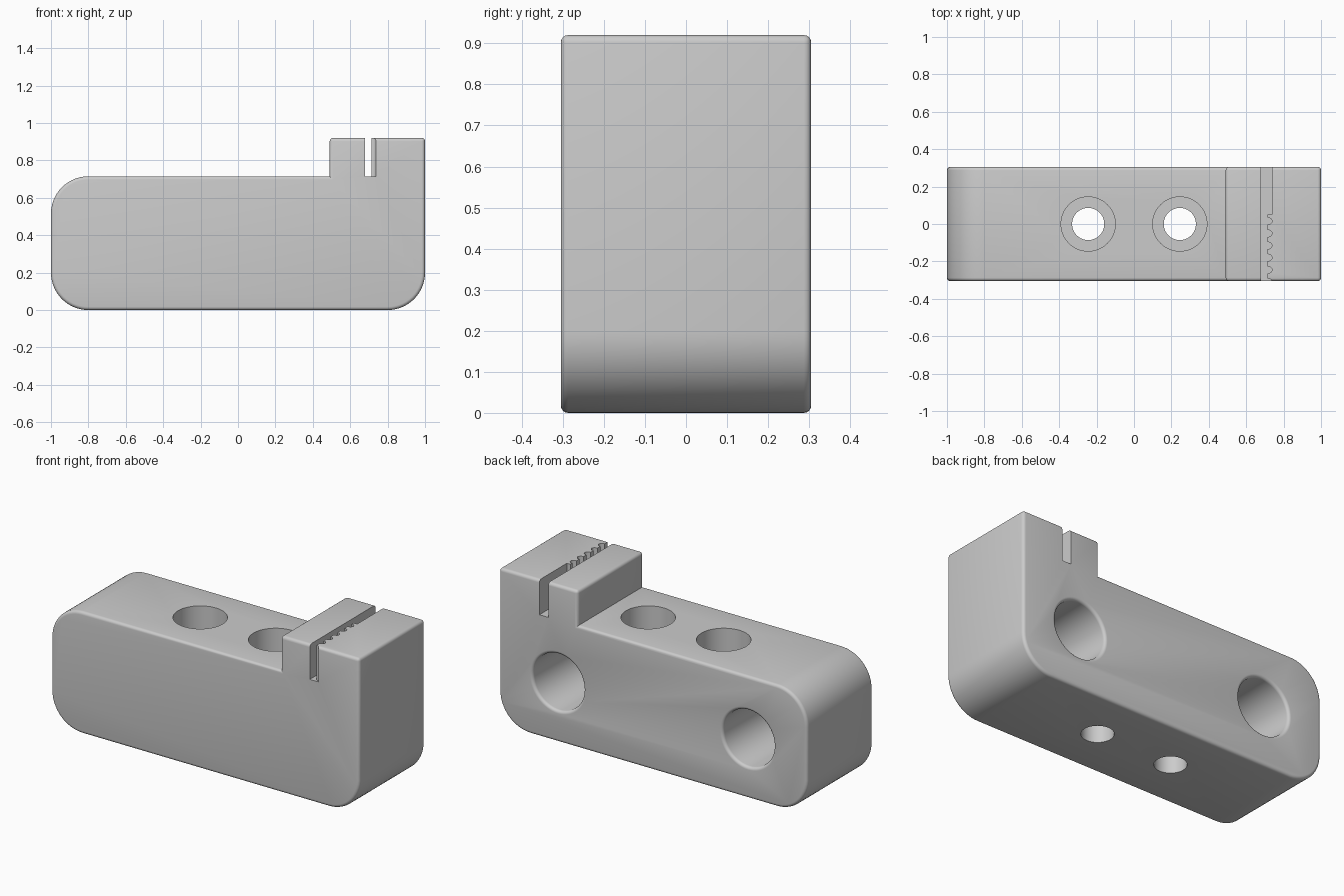
import bpy, bmesh
from math import sin, cos, pi, radians
from mathutils import Matrix

if "Cube" in bpy.data.objects:
    bpy.data.objects.remove(bpy.data.objects["Cube"], do_unlink=True)

HALF_DEPTH = 0.305
TOP, BODY_TOP, CORNER = 0.92, 0.715, 0.2

grey = bpy.data.materials.new("plain grey")
grey.use_nodes = True
grey.diffuse_color = (0.6, 0.6, 0.6, 1)
grey.node_tree.nodes["Principled BSDF"].inputs["Base Color"].default_value = (0.6, 0.6, 0.6, 1)


def to_object(name, bm):
    bmesh.ops.recalc_face_normals(bm, faces=bm.faces)
    mesh = bpy.data.meshes.new(name)
    bm.to_mesh(mesh)
    bm.free()
    mesh.materials.append(grey)
    obj = bpy.data.objects.new(name, mesh)
    bpy.context.collection.objects.link(obj)
    return obj


def extrude(points, vector):
    bm = bmesh.new()
    face = bm.faces.new([bm.verts.new(p) for p in points])
    new = bmesh.ops.extrude_face_region(bm, geom=[face])["geom"]
    bmesh.ops.translate(bm, vec=vector, verts=[v for v in new if isinstance(v, bmesh.types.BMVert)])
    bmesh.ops.recalc_face_normals(bm, faces=bm.faces)
    return bm


def arc(cx, cz, r, start, end, steps=14):
    angles = [radians(start + (end - start) * i / steps) for i in range(steps + 1)]
    return [(cx + r * cos(a), cz + r * sin(a)) for a in angles]


def lathe(name, profile, matrix, sides=64):
    """Solid of revolution from (radius, height) pairs."""
    bm = bmesh.new()
    rings = [[bm.verts.new((r * cos(2 * pi * i / sides), r * sin(2 * pi * i / sides), h))
              for i in range(sides)] for r, h in profile]
    for low, high in zip(rings, rings[1:]):
        for i in range(sides):
            j = (i + 1) % sides
            bm.faces.new((low[i], low[j], high[j], high[i]))
    bm.faces.new(rings[0])
    bm.faces.new(rings[-1])
    bm.transform(matrix)
    return to_object(name, bm)


# Body outline with rounded corners and the raised clamp block
outline = (arc(-1 + CORNER, CORNER, CORNER, 180, 270)
           + arc(1 - CORNER, CORNER, CORNER, 270, 360)
           + [(1, TOP), (0.49, TOP), (0.49, BODY_TOP)]
           + arc(-1 + CORNER, BODY_TOP - CORNER, CORNER, 90, 180))
bm = extrude([(x, -HALF_DEPTH, z) for x, z in outline], (0, 2 * HALF_DEPTH, 0))

# Small fillet on every outer edge
edges = [e for e in bm.edges if e.is_convex and e.calc_face_angle() > radians(30)]
bmesh.ops.bevel(bm, geom=edges, offset=0.018, offset_type='OFFSET',
                segments=4, profile=0.5, affect='EDGES', clamp_overlap=True)
body = to_object("clamp_body", bm)

cutters = []

# Counterbored screw holes from the top
for x in (-0.245, 0.245):
    cutters.append(lathe("screw_hole_cutter",
                         [(0.086, -0.1), (0.086, 0.36), (0.145, 0.36), (0.145, 1)],
                         Matrix.Translation((x, 0, 0))))

# Blind holes in the back, with rounded rims
rim = [(0.165 + 0.018 * (1 - cos(a)), HALF_DEPTH - 0.018 + 0.018 * sin(a))
       for a in [i * pi / 10 for i in range(6)]]
for x in (-0.617, 0.617):
    cutters.append(lathe("back_hole_cutter",
                         [(0.165, -0.2)] + rim + [(0.183, 0.5)],
                         Matrix.Translation((x, 0, 0.35)) @ Matrix.Rotation(-pi / 2, 4, 'X')))

# Belt slot: plain at the back, round tooth grooves toward the front
WALL, DEEP, PITCH, GROOVE = 0.714, 0.738, 0.065, 0.019
slot = [(0.68, 0.5), (0.68, -0.5), (WALL, -0.5)]
for k in range(6):
    centre = -0.31 + k * PITCH
    slot += [(WALL + (DEEP - WALL) * sin(a), centre - GROOVE * cos(a))
             for a in [i * pi / 10 for i in range(11)]]
slot += [(WALL, 0.05), (DEEP, 0.05), (DEEP, 0.5)]
cutters.append(to_object("belt_slot_cutter",
                         extrude([(x, y, BODY_TOP) for x, y in slot], (0, 0, 0.4))))

bpy.context.view_layer.objects.active = body
body.select_set(True)
for cutter in cutters:
    cutter.hide_render = True
    mod = body.modifiers.new("cut", 'BOOLEAN')
    mod.operation = 'DIFFERENCE'
    mod.solver = 'EXACT'
    mod.object = cutter
    bpy.ops.object.modifier_apply(modifier=mod.name)
    bpy.data.objects.remove(cutter, do_unlink=True)

bpy.ops.object.select_all(action='DESELECT')
body.select_set(True)
bpy.ops.object.shade_smooth_by_angle(angle=radians(30))
